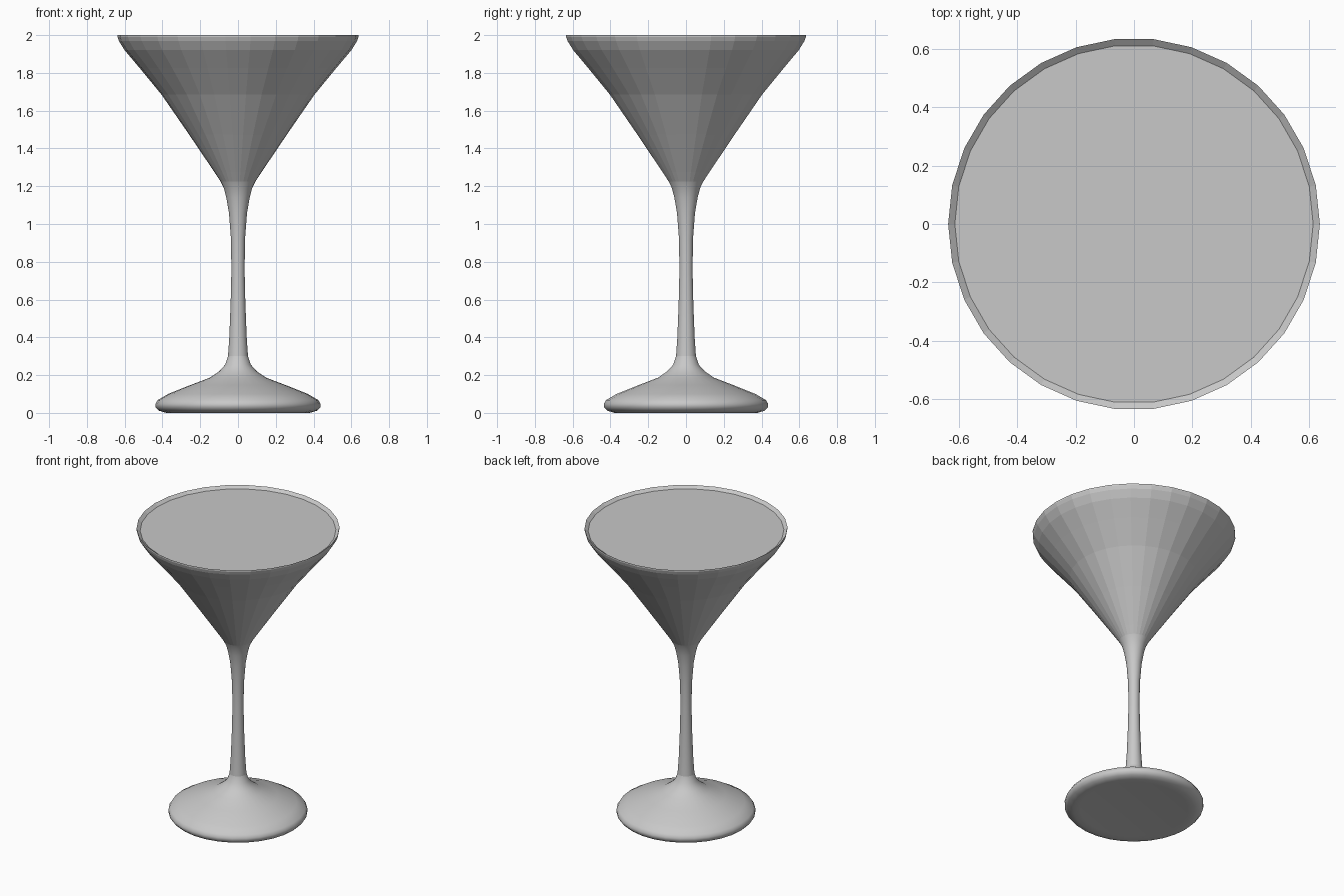
import bpy, bmesh, math

if "Cube" in bpy.data.objects:
    bpy.data.objects.remove(bpy.data.objects["Cube"])

SIDES = 30

grey = bpy.data.materials.new("glass grey")
grey.diffuse_color = (0.58, 0.58, 0.58, 1)
grey.use_nodes = True
grey.node_tree.nodes["Principled BSDF"].inputs["Base Color"].default_value = grey.diffuse_color


def lathe(name, profile, smooth):
    """Revolve (radius, z) points around z; radius 0 becomes a pole."""
    bm = bmesh.new()
    rings = []
    for r, z in profile:
        if r == 0:
            rings.append([bm.verts.new((0, 0, z))] * SIDES)
        else:
            rings.append([bm.verts.new((r * math.cos(2 * math.pi * i / SIDES),
                                        r * math.sin(2 * math.pi * i / SIDES), z))
                          for i in range(SIDES)])
    for a, b in zip(rings, rings[1:]):
        for i in range(SIDES):
            j = (i + 1) % SIDES
            corners = list(dict.fromkeys((a[i], a[j], b[j], b[i])))
            bm.faces.new(corners).smooth = smooth
    mesh = bpy.data.meshes.new(name)
    bm.to_mesh(mesh)
    bm.free()
    mesh.materials.append(grey)
    obj = bpy.data.objects.new(name, mesh)
    bpy.context.collection.objects.link(obj)
    return obj


# Rounded foot with a sloping top, open where the stem begins
foot = lathe("foot", [
    (0, 0.004), (0.34, 0.004), (0.38, 0.0), (0.42, 0.012), (0.436, 0.03),
    (0.437, 0.048), (0.425, 0.068), (0.37, 0.1), (0.25, 0.148),
    (0.15, 0.186), (0.1, 0.22), (0.068, 0.255), (0.053, 0.3)], True)

# Slender stem flaring into the bowl
stem = lathe("stem", [
    (0.053, 0.3), (0.046, 0.4), (0.039, 0.58), (0.035, 0.75), (0.037, 0.92),
    (0.048, 1.06), (0.062, 1.14), (0.075, 1.19), (0.092, 1.225)], True)

# Faceted conical bowl with a thin inner lip
bowl = lathe("bowl", [
    (0.092, 1.225), (0.125, 1.275), (0.26, 1.475), (0.405, 1.685),
    (0.52, 1.825), (0.6, 1.92), (0.63, 1.968), (0.638, 1.99), (0.638, 2.0),
    (0.615, 1.983)], False)

# Flat drink surface just below the rim
drink = lathe("drink_surface", [(0.615, 1.983), (0, 1.983)], False)
